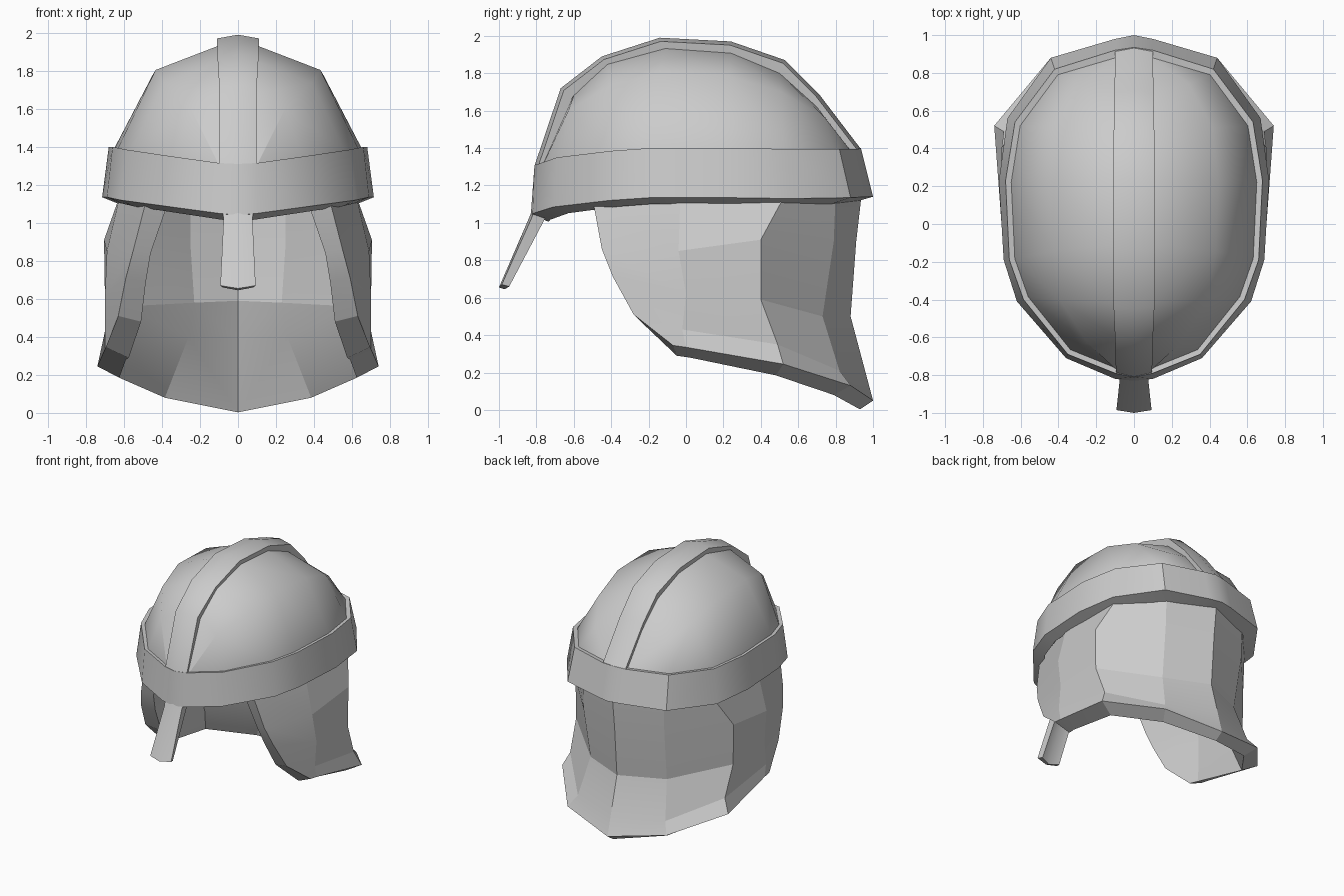
import bpy, bmesh, math
from mathutils import Vector

if "Cube" in bpy.data.objects:
    bpy.data.objects.remove(bpy.data.objects["Cube"])

steel = bpy.data.materials.new("grey_steel")
steel.diffuse_color = (0.6, 0.6, 0.6, 1)
steel.use_nodes = True
steel.node_tree.nodes["Principled BSDF"].inputs["Base Color"].default_value = steel.diffuse_color
CENTRE = Vector((0, 0.1, 0.9))


def shell(name, outer, angle, inner=None, thickness=0):
    """Mirrored right half of a grid surface, closed by an inner grid or thickened inwards."""
    bm = bmesh.new()

    def sheet(rows):
        grid = [[bm.verts.new(p) for p in row] for row in rows]
        for a, b in zip(grid, grid[1:]):
            for j in range(len(a) - 1):
                bm.faces.new((a[j], a[j + 1], b[j + 1], b[j]))
        return grid

    def border(g):
        # open edges, leaving out those on the centre plane
        return [e for e in bm.edges if e.is_boundary and
                not all(abs(v.co.x) < 1e-5 for v in e.verts)]

    a = sheet(outer)
    if inner:
        b = sheet(inner)
        pair = {v: w for ra, rb in zip(a, b) for v, w in zip(ra, rb)}
        for e in border(a):
            v, w = e.verts
            if v in pair and w in pair:
                bm.faces.new((v, w, pair[w], pair[v]))
    bmesh.ops.remove_doubles(bm, verts=bm.verts, dist=0.001)
    bmesh.ops.recalc_face_normals(bm, faces=bm.faces)
    bm.faces.ensure_lookup_table()
    bm.normal_update()
    n = (len(outer) - 1) * (len(outer[0]) - 1) if inner else len(bm.faces)
    if sum(f.normal.dot(f.calc_center_median() - CENTRE) for f in bm.faces[:n]) < 0:
        bmesh.ops.reverse_faces(bm, faces=bm.faces)
    mesh = bpy.data.meshes.new(name)
    bm.to_mesh(mesh)
    bm.free()
    mesh.materials.append(steel)
    ob = bpy.data.objects.new(name, mesh)
    bpy.context.collection.objects.link(ob)
    ob.modifiers.new("mirror", 'MIRROR').merge_threshold = 0.002
    if thickness:
        solid = ob.modifiers.new("thickness", 'SOLIDIFY')
        solid.thickness = thickness
        solid.offset = -1
    bpy.ops.object.select_all(action='DESELECT')
    ob.select_set(True)
    bpy.context.view_layer.objects.active = ob
    for m in [m.name for m in ob.modifiers]:
        bpy.ops.object.modifier_apply(modifier=m)
    bpy.ops.object.shade_smooth_by_angle(angle=math.radians(angle))


# Brow band: flares slightly towards its lower edge, underside dips inwards
band_top = [(0, -.81, 1.31), (.1, -.79, 1.315), (.35, -.69, 1.35), (.585, -.4, 1.385),
            (.66, -.19, 1.4), (.68, .23, 1.4), (.63, .54, 1.395), (.42, .82, 1.395),
            (.1, .92, 1.395), (0, .935, 1.4)]
band_low = [(0, -.83, 1.04), (.1, -.82, 1.05), (.36, -.71, 1.085), (.62, -.41, 1.12),
            (.69, -.19, 1.135), (.715, .23, 1.135), (.67, .56, 1.13), (.44, .88, 1.135),
            (.1, .98, 1.14), (0, 1.0, 1.14)]


def inset(row, s, drop):
    return [(x * s, y * s, z - drop) for x, y, z in row]


shell("brow_band", [band_top, band_low], 35,
      inner=[inset(band_top, .89, .015), inset(band_low, .885, .033)])

# Dome: ridge seam, shoulder and rim lines per side
seam = [(-.77, 1.3), (-.6, 1.68), (-.42, 1.85), (-.11, 1.935),
        (.24, 1.91), (.5, 1.8), (.7, 1.62), (.88, 1.38)]
rows = []
for (y, z), (bx, by, bz) in zip(seam, band_top[1:9]):
    rim = Vector((.1 + (bx - .1) * .95, by * .965, bz - .008))
    top = Vector((.095, y, z))
    mid = Vector((.095 + (rim.x - .095) * .63, y * .55 + rim.y * .45,
                  rim.z + (z - rim.z) * .76))
    foot = Vector((rim.x, rim.y, rim.z - .04))
    rows.append([Vector((0, y, z + .005)), top, mid, rim, foot])
shell("dome", rows, 60, thickness=0.045)

# Raised ridge from brow to nape
ridge = [(-.81, 1.305, .096), (-.67, 1.72, .098), (-.45, 1.89, .108), (-.14, 1.99, .11),
         (.24, 1.97, .11), (.53, 1.87, .107), (.71, 1.69, .103), (.935, 1.395, .1)]
rows = []
for y, z, w in ridge:
    d = Vector((0, y - .05, z - 1.2)).normalized() * .02
    rows.append([(0, y, z), (w, y - d.y, z - d.z)])
shell("ridge", rows, 40, thickness=0.06)

# Nose guard: crested in front, hollowed behind
shell("nose_guard", [
    [(0, -.81, 1.1), (.085, -.8, 1.1)],
    [(0, -.842, 1.02), (.076, -.828, 1.02)],
    [(0, -1.0, .655), (.093, -.985, .67)]], 30, inner=[
    [(0, -.74, 1.1), (.085, -.71, 1.1)],
    [(0, -.78, 1.02), (.072, -.755, 1.02)],
    [(0, -.97, .645), (.08, -.945, .66)]])

# Cheek and neck guard: columns from cheek edge to nape, rows downwards
shell("neck_guard", [
    [(.48, -.5, 1.13), (.62, -.03, 1.15), (.61, .53, 1.15), (.36, .8, 1.16), (0, .94, 1.16)],
    [(.55, -.45, .86), (.69, -.04, .85), (.705, .4, .91), (.36, .79, .9), (0, .91, .9)],
    [(.59, -.39, .71), (.70, 0, .62), (.70, .4, .59), (.34, .73, .5), (0, .88, .5)],
    [(.63, -.28, .51), (.70, -.02, .43), (.69, .49, .35), (.39, .82, .21), (0, .96, .2)],
    [(.695, -.07, .345), (.70, 0, .335), (.74, .52, .245), (.44, .88, .13), (0, 1, .05)],
], 14, inner=[
    [(.37, -.46, 1.1), (.53, 0, 1.12), (.52, .46, 1.12), (.25, .72, 1.12), (0, .85, 1.12)],
    [(.46, -.42, .84), (.59, 0, .85), (.60, .36, .88), (.25, .71, .88), (0, .82, .88)],
    [(.485, -.36, .69), (.60, .02, .62), (.60, .36, .56), (.23, .66, .58), (0, .79, .59)],
    [(.51, -.25, .48), (.60, .02, .42), (.59, .42, .36), (.26, .70, .40), (0, .83, .38)],
    [(.575, -.05, .29), (.59, .02, .28), (.625, .48, .185), (.385, .79, .08), (0, .93, .003)],
])
